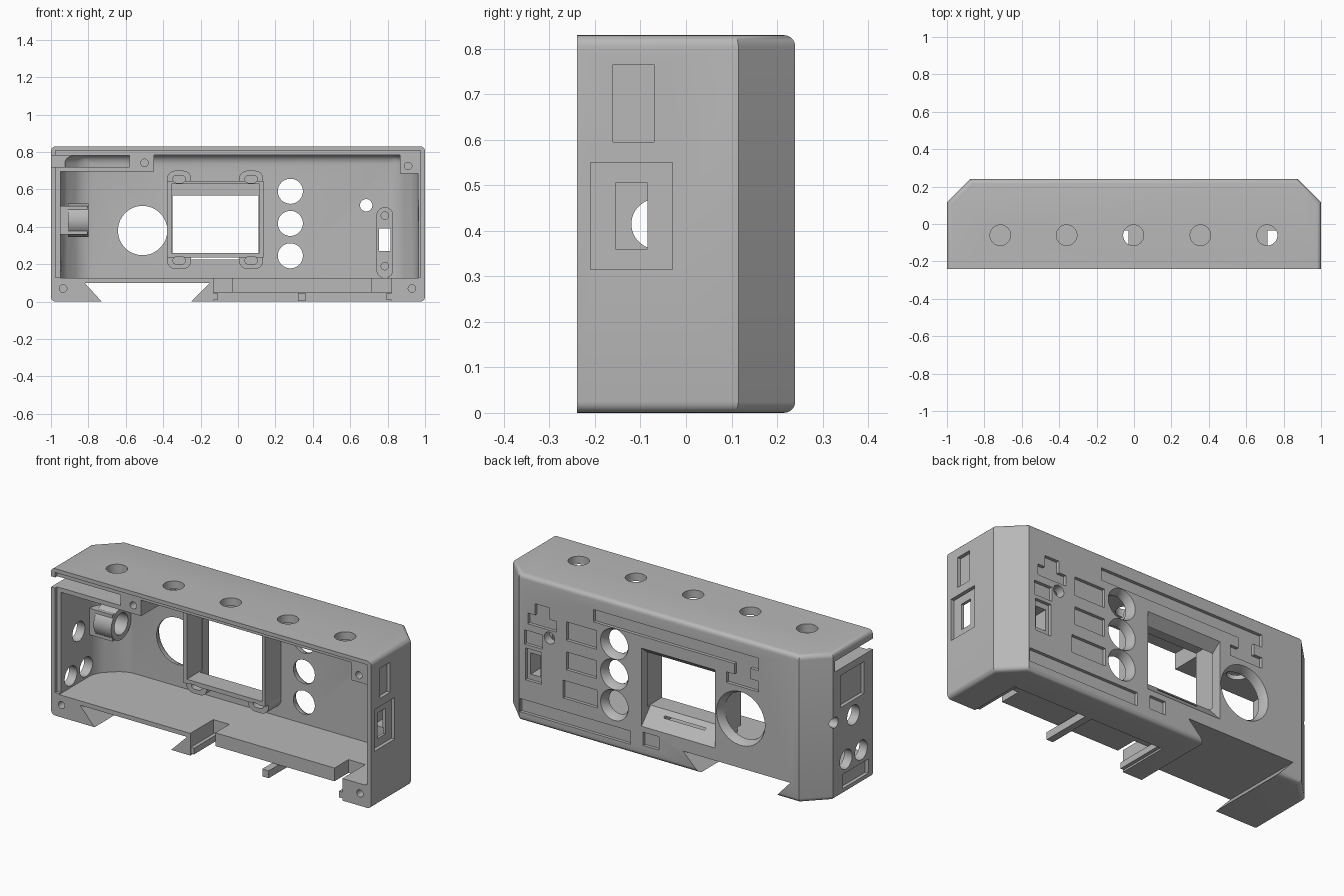
import bpy, bmesh, math
from mathutils import Vector

cube = bpy.data.objects.get("Cube")
if cube:
    bpy.data.objects.remove(cube)

grey = bpy.data.materials.new("plain grey")
grey.use_nodes = True
colour = (0.48, 0.48, 0.48, 1)
grey.diffuse_color = colour
grey.node_tree.nodes["Principled BSDF"].inputs["Base Color"].default_value = colour

FRONT, BACK, INNER, TOP = -0.24, 0.24, 0.19, 0.83


def place(axis, a, b, d):
    return {"x": (d, a, b), "y": (a, d, b), "z": (a, b, d)}[axis]


def prism(name, axis, pts, lo, hi, end_pts=None, bevel=None, width=0.03):
    """Extrude a profile along an axis; bevel picks edges to round."""
    bm = bmesh.new()
    first = [bm.verts.new(place(axis, *p, lo)) for p in pts]
    last = [bm.verts.new(place(axis, *p, hi)) for p in (end_pts or pts)]
    bm.faces.new(first)
    bm.faces.new(last[::-1])
    n = len(pts)
    for i in range(n):
        j = (i + 1) % n
        bm.faces.new((first[j], first[i], last[i], last[j]))
    bmesh.ops.recalc_face_normals(bm, faces=bm.faces)
    if bevel:
        edges = [e for e in bm.edges if bevel(e.verts[0].co, e.verts[1].co)]
        bmesh.ops.bevel(bm, geom=edges, offset=width, segments=5, profile=0.5, affect="EDGES")
    mesh = bpy.data.meshes.new(name)
    bm.to_mesh(mesh)
    bm.free()
    mesh.materials.append(grey)
    obj = bpy.data.objects.new(name, mesh)
    bpy.context.collection.objects.link(obj)
    return obj


def box(name, x, y, z):
    return prism(name, "z", [(x[0], y[0]), (x[1], y[0]), (x[1], y[1]), (x[0], y[1])], *z)


def ring(a, b, r, stretch=0, n=40):
    """Circle, or a capsule stretched along the second coordinate."""
    out = []
    for i in range(n):
        t = 2 * math.pi * (i + 0.5) / n
        s = math.sin(t)
        out.append((a + r * math.cos(t), b + r * s + math.copysign(stretch, s)))
    return out


def rod(name, axis, a, b, r, lo, hi, r2=None, stretch=0):
    return prism(name, axis, ring(a, b, r, stretch), lo, hi, ring(a, b, r2 or r, stretch))


def combine(tool, mode):
    mod = body.modifiers.new(tool.name, "BOOLEAN")
    mod.operation, mod.solver, mod.object = mode, "EXACT", tool
    bpy.context.view_layer.objects.active = body
    bpy.ops.object.modifier_apply(modifier=mod.name)
    bpy.data.objects.remove(tool)


def cut(tool):
    combine(tool, "DIFFERENCE")


def add(tool):
    combine(tool, "UNION")


# Outer shell with chamfered rear corners and rounded top and bottom edges
plan = [(-1, FRONT), (1, FRONT), (1, 0.115), (0.875, BACK), (-0.875, BACK), (-1, 0.115)]
body = prism("enclosure_shell", "z", plan, 0, TOP, width=0.025,
             bevel=lambda a, b: abs(a.z - b.z) < 0.01 and max(a.y, b.y) > FRONT + 0.01)

# Hollow inside, rounded at its upper rear edge and corners
room = [(-0.95, -0.4), (0.965, -0.4), (0.965, 0.08), (0.85, INNER), (-0.83, INNER), (-0.95, 0.08)]
cut(prism("cavity", "z", room, 0.125, 0.785, width=0.05,
          bevel=lambda a, b: min(a.y, b.y) > 0 and max(a.z, b.z) > 0.2))
cut(box("lid_rebate", (-0.975, 0.975), (-0.4, -0.222), (0.13, 0.808)))

# Dovetail channel under the floor
cut(prism("dovetail", "y", [(-0.71, -0.02), (-0.82, 0.1), (-0.15, 0.1), (-0.27, -0.02)], -0.5, 0.5))

# Lower front opening with two clip notches
cut(box("lower_opening", (-0.13, 0.82), (-0.4, 0.06), (-0.1, 0.05)))
cut(box("floor_setback", (-0.13, 0.82), (-0.4, -0.16), (-0.1, 0.2)))
for x in ((-0.13, -0.03), (0.715, 0.82)):
    cut(box("clip_notch", x, (-0.4, -0.035), (-0.1, 0.2)))
add(box("support_bar", (0.32, 0.36), (FRONT, 0.09), (0.003, 0.045)))
for x in ((-0.16, -0.11), (0.795, 0.85)):
    add(box("side_rail", x, (-0.235, 0.09), (0.01, 0.045)))

# Lid screw bosses and the upper left shelf
add(box("shelf", (-0.965, -0.45), (-0.221, 0.09), (0.695, 0.8)))
add(box("corner_boss", (0.865, 0.98), (-0.221, -0.08), (0.685, 0.8)))
cut(box("side_slot", (-1.1, -0.58), (-0.4, 0.1), (0.72, 0.78)))
for x, z in ((-0.935, 0.07), (0.93, 0.07), (0.91, 0.725), (-0.5, 0.742)):
    cut(rod("screw_hole", "y", x, z, 0.02, -0.4, -0.12))

# Screen frame, its corner posts and the sloped window
add(box("screen_frame", (-0.38, 0.135), (0.05, 0.21), (0.235, 0.645)))
for x in (-0.315, 0.07):
    for z in (0.22, 0.655):
        add(prism("corner_post", "y", [(x + q, z + p) for p, q in ring(0, 0, 0.045, 0.02)], 0.08, 0.21))
cut(box("frame_pocket", (-0.355, 0.115), (-0.1, 0.185), (0.26, 0.63)))
for x in (-0.315, 0.07):
    for z in (0.22, 0.655):
        cut(prism("post_hole", "y", [(x + q, z + p) for p, q in ring(0, 0, 0.02, 0.013)], 0.0, 0.15))


def rect(x0, x1, z0, z1):
    return [(x0, z0), (x1, z0), (x1, z1), (x0, z1)]


cut(prism("window", "y", rect(-0.35, 0.11, 0.27, 0.54), 0.15, 0.25,
          rect(-0.35, 0.11, 0.16, 0.62)))

# Large dial hole and three button holes, widening outwards
for x, z, r in ((-0.51, 0.38, 0.132), (0.28, 0.59, 0.067), (0.28, 0.418, 0.067), (0.28, 0.245, 0.067)):
    cut(rod("round_opening", "y", x, z, r, 0.1, 0.3))
    cut(rod("round_flare", "y", x, z, r, 0.205, 0.245, r + 0.022))

# Switch boss with a slot and screw holes
add(rod("switch_boss", "y", 0.785, 0.315, 0.045, 0.13, 0.21, stretch=0.145))
cut(box("switch_slot", (0.755, 0.815), (0.0, 0.4), (0.27, 0.39)))
for z in (0.19, 0.46):
    cut(rod("switch_screw", "y", 0.785, z, 0.02, 0.0, 0.19))
cut(rod("lamp_hole", "y", 0.685, 0.515, 0.033, 0.0, 0.4))

# Shallow recesses on the rear face
for x0, x1, z0, z1 in (
        (0.39, 0.58, 0.53, 0.635), (0.39, 0.58, 0.365, 0.465), (0.385, 0.6, 0.2, 0.3),
        (-0.62, 0.41, 0.68, 0.75), (0.735, 0.835, 0.24, 0.42), (0.73, 0.84, 0.44, 0.52),
        (0.18, 0.87, 0.05, 0.125), (0.0, 0.1, 0.065, 0.14)):
    cut(box("rear_recess", (x0, x1), (0.222, 0.4), (z0, z1)))
for x, w in ((0.73, 0.09), (-0.52, 0.1)):
    tee = [(-w, 0.56), (w, 0.56), (w, 0.62), (w / 2, 0.62), (w / 2, 0.685),
           (-w / 2, 0.685), (-w / 2, 0.62), (-w, 0.62)]
    cut(prism("tee_recess", "y", [(x + a, b) for a, b in tee], 0.222, 0.4))

# Sockets through the right-hand wall (+x)
cut(box("socket_recess", (0.98, 1.2), (-0.21, -0.03), (0.315, 0.55)))
cut(box("socket_hole", (0.9, 1.2), (-0.155, -0.085), (0.36, 0.505)))
cut(box("plain_recess", (0.98, 1.2), (-0.16, -0.07), (0.595, 0.765)))

# Holes and recesses in the opposite wall
for y, z in ((-0.065, 0.415), (0.0, 0.19), (-0.135, 0.19)):
    cut(rod("side_hole", "x", y, z, 0.055, -1.2, -0.9))
cut(box("upper_side_recess", (-1.2, -0.98), (-0.16, 0.05), (0.5, 0.68)))
cut(box("lower_side_recess", (-1.2, -0.98), (-0.2, 0.03), (0.035, 0.115)))

# Cable socket housing behind the chamfered corner
add(box("socket_block", (-0.965, -0.805), (0.03, 0.115), (0.36, 0.51)))
add(rod("socket_tube", "x", 0.1, 0.435, 0.09, -0.91, -0.8))
cut(rod("socket_bore", "x", 0.1, 0.435, 0.06, -0.92, -0.7))
cut(rod("socket_pinhole", "x", 0.1, 0.435, 0.03, -1.2, -0.9))

# Five knob holes in the top
for x in (-0.715, -0.36, -0.003, 0.355, 0.712):
    cut(rod("knob_hole", "z", x, -0.06, 0.055, 0.68 if x < -0.5 else 0.74, 1.0))

bpy.ops.object.select_all(action="DESELECT")
body.select_set(True)
bpy.context.view_layer.objects.active = body
bpy.ops.object.shade_smooth_by_angle(angle=math.radians(30))
